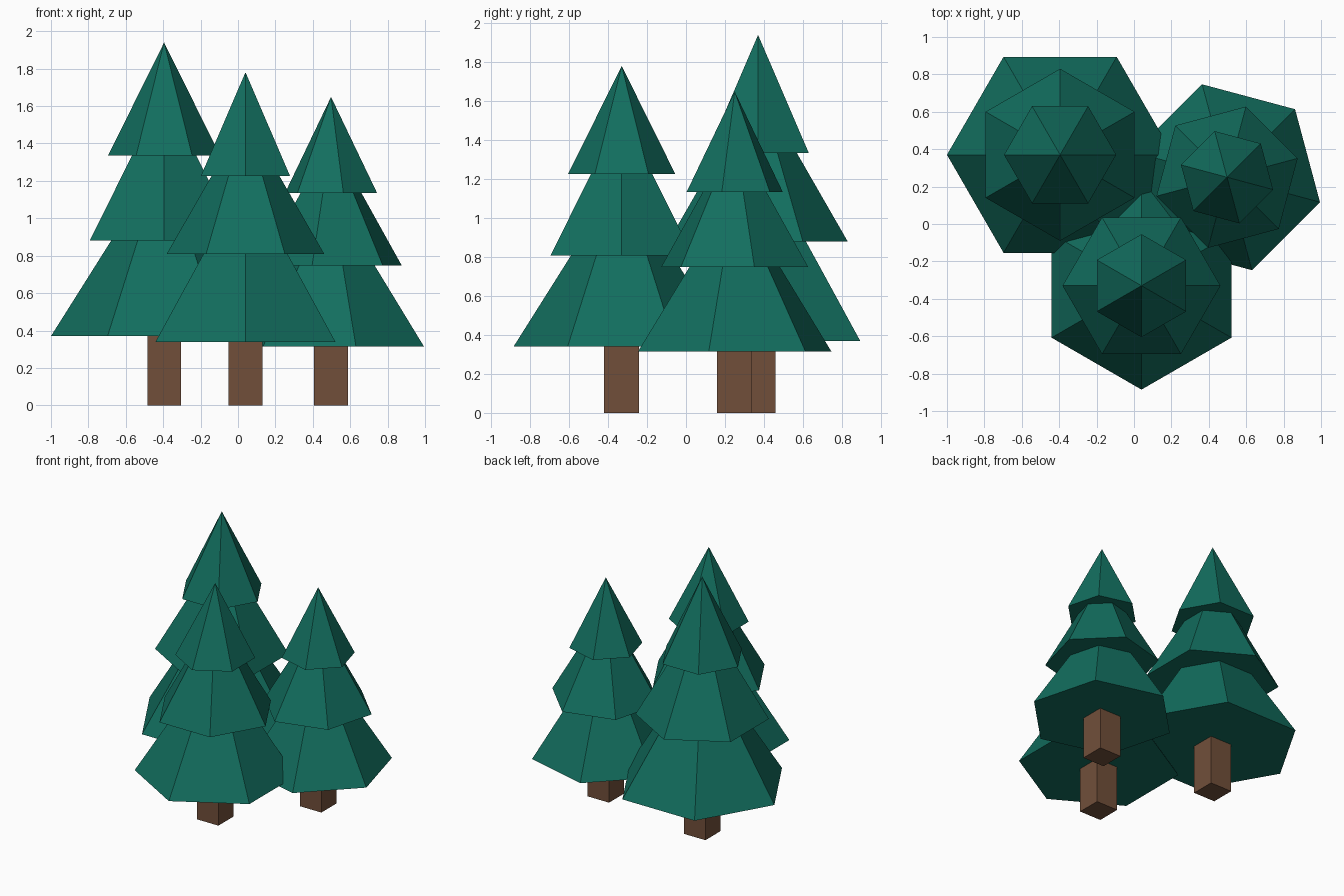
import bpy
import bmesh
from math import radians
from mathutils import Matrix

cube = bpy.data.objects.get("Cube")
if cube:
    bpy.data.objects.remove(cube, do_unlink=True)


def make_material(name, color):
    mat = bpy.data.materials.new(name)
    mat.use_nodes = True
    mat.diffuse_color = color
    mat.node_tree.nodes["Principled BSDF"].inputs["Base Color"].default_value = color
    return mat


def add_object(name, bm, mat):
    mesh = bpy.data.meshes.new(name)
    bm.to_mesh(mesh)
    bm.free()
    mesh.materials.append(mat)
    obj = bpy.data.objects.new(name, mesh)
    bpy.context.collection.objects.link(obj)


green = make_material("pine green", (0.006, 0.155, 0.112, 1))
brown = make_material("bark brown", (0.165, 0.078, 0.042, 1))

# Foliage tiers of the tallest tree: base height, tip height, radius, twist
TIERS = {
    "lower": (0.37, 1.33, 0.605, 0),
    "middle": (0.88, 1.68, 0.46, 30),
    "upper": (1.335, 1.94, 0.30, 0),
}
TRUNK_WIDTH = 0.18


def add_tree(name, x, y, size, turn):
    # Square trunk, the same width on every tree
    height = 0.40 * size
    bm = bmesh.new()
    bmesh.ops.create_cube(bm, size=1, matrix=Matrix.Translation((x, y, height / 2))
                          @ Matrix.Diagonal((TRUNK_WIDTH, TRUNK_WIDTH, height, 1)))
    add_object(name + "_trunk", bm, brown)

    # Three stacked six-sided cones, each twisted against the one below
    for tier, (base, tip, radius, twist) in TIERS.items():
        bm = bmesh.new()
        place = (Matrix.Translation((x, y, (base + tip) / 2 * size))
                 @ Matrix.Rotation(radians(turn + twist), 4, "Z"))
        bmesh.ops.create_cone(bm, cap_ends=True, segments=6, radius1=radius * size,
                              radius2=0, depth=(tip - base) * size, matrix=place)
        bmesh.ops.remove_doubles(bm, verts=bm.verts, dist=0.0001)
        add_object(f"{name}_{tier}_foliage", bm, green)


# create_cone starts its ring on the y axis, so a 30 degree turn points it along x
add_tree("tall_tree", -0.395, 0.37, 1.0, 30)
add_tree("medium_tree", 0.04, -0.33, 0.918, 0)
add_tree("small_tree", 0.4975, 0.25, 0.85, 15)
